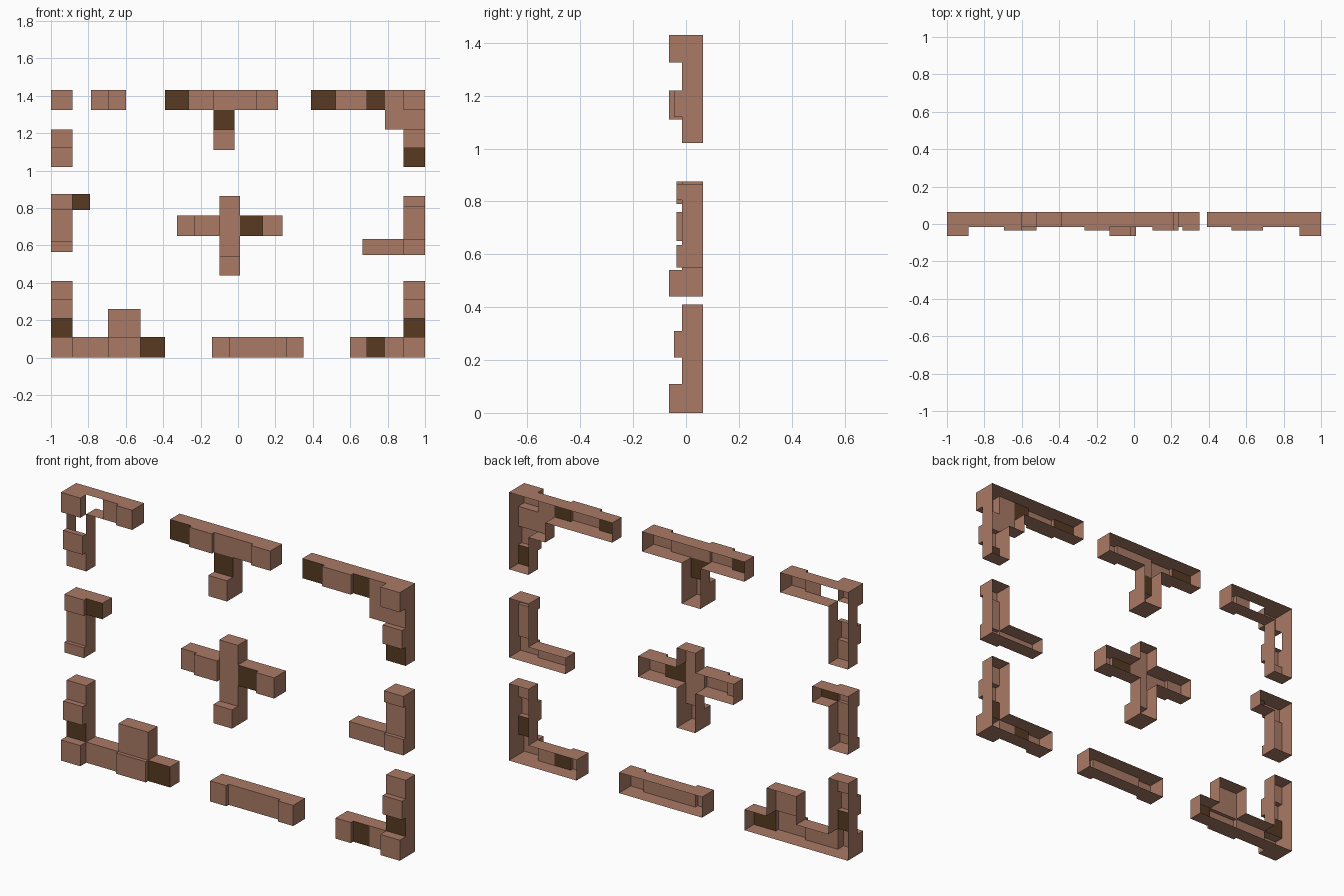
import bpy, bmesh

if "Cube" in bpy.data.objects:
    bpy.data.objects.remove(bpy.data.objects["Cube"])

BACK = 0.065          # open rear rim of every shell
FLAT, LOW, MID, TALL = 0.015, 0.035, 0.045, 0.065   # how far stones stand forward


def material(name, rgb):
    m = bpy.data.materials.new(name)
    m.diffuse_color = (*rgb, 1.0)
    m.use_nodes = True
    m.node_tree.nodes["Principled BSDF"].inputs["Base Color"].default_value = m.diffuse_color
    return m


CLAY = material("clay brown", (0.40, 0.195, 0.133))
DARK = material("dark earth", (0.095, 0.042, 0.016))


def shell(name, stones):
    """Open-backed shell from stones (x0, x1, z0, z1, depth[, kind]).
    kind 'dark' paints the front, 'gap' leaves it out."""
    xs = sorted({v for s in stones for v in s[:2]})
    zs = sorted({v for s in stones for v in s[2:4]})

    def stone_at(i, j):
        if not (0 <= i < len(xs) - 1 and 0 <= j < len(zs) - 1):
            return None
        cx, cz = (xs[i] + xs[i + 1]) / 2, (zs[j] + zs[j + 1]) / 2
        for s in stones:
            if s[0] < cx < s[1] and s[2] < cz < s[3]:
                return s
        return None

    bm = bmesh.new()

    def quad(points, mat=0):
        bm.faces.new([bm.verts.new(p) for p in points]).material_index = mat

    for i in range(len(xs) - 1):
        for j in range(len(zs) - 1):
            s = stone_at(i, j)
            if not s:
                continue
            x0, x1, z0, z1, f = xs[i], xs[i + 1], zs[j], zs[j + 1], -s[4]
            kind = s[5] if len(s) > 5 else ""
            # front panel
            if kind != "gap":
                quad([(x0, f, z0), (x1, f, z0), (x1, f, z1), (x0, f, z1)],
                     1 if kind == "dark" else 0)
            # rim walls and steps between neighbouring stones
            for di, dj, a, b in ((1, 0, (x1, z0), (x1, z1)), (-1, 0, (x0, z1), (x0, z0)),
                                 (0, 1, (x1, z1), (x0, z1)), (0, -1, (x0, z0), (x1, z0))):
                n = stone_at(i + di, j + dj)
                r = -n[4] if n else BACK
                if r > f:
                    quad([(a[0], f, a[1]), (a[0], r, a[1]), (b[0], r, b[1]), (b[0], f, b[1])])
    bmesh.ops.remove_doubles(bm, verts=bm.verts, dist=1e-5)
    me = bpy.data.meshes.new(name)
    bm.to_mesh(me)
    bm.free()
    me.materials.append(CLAY)
    me.materials.append(DARK)
    bpy.context.collection.objects.link(bpy.data.objects.new(name, me))


def row(z0, z1, xs, kinds):
    return [(a, b, z0, z1, *k) for a, b, k in zip(xs, xs[1:], kinds)]


def column(x0, x1, zs, kinds):
    return [(x0, x1, a, b, *k) for a, b, k in zip(zs, zs[1:], kinds)]


flat, low, mid, tall = (FLAT,), (LOW,), (MID,), (TALL,)
dark, gap = (FLAT, "dark"), (FLAT, "gap")
LEFT, RIGHT = (-1.0, -0.885), (0.885, 1.0)
LOWER = [0.11, 0.21, 0.31, 0.41]
UPPER = [1.02, 1.12, 1.22, 1.325]

# top row
shell("top_left_corner",
      row(1.325, 1.43, [-1, -0.885, -0.785, -0.695, -0.6], [tall, gap, flat, low])
      + column(*LEFT, UPPER, [flat, mid, gap]))
shell("top_tee",
      row(1.325, 1.43, [-0.39, -0.265, -0.13, 0.1, 0.215], [dark, low, flat, low])
      + column(-0.13, -0.02, [1.11, 1.22, 1.325], [tall, dark]))
shell("top_right_corner",
      row(1.325, 1.43, [0.39, 0.52, 0.69, 0.785, 0.885, 1], [dark, low, dark, flat, tall])
      + column(*RIGHT, UPPER, [dark, mid, flat])
      + [(0.785, 0.885, 1.22, 1.325, FLAT)])

# middle row
shell("left_edge",
      column(*LEFT, [0.565, 0.62, 0.79, 0.875], [low, flat, low])
      + [(-0.885, -0.79, 0.79, 0.875, *dark)])
shell("centre_cross",
      column(-0.1, 0.01, [0.44, 0.54, 0.65, 0.76, 0.865], [tall, flat, flat, flat])
      + row(0.65, 0.76, [-0.325, -0.235, -0.1], [flat, low])
      + row(0.65, 0.76, [0.01, 0.13, 0.238], [dark, low]))
shell("right_edge",
      column(*RIGHT, [0.55, 0.635, 0.805, 0.865], [low, flat, low])
      + [(0.665, 0.885, 0.55, 0.635, *flat)])

# bottom row
shell("bottom_left_corner",
      row(0, 0.11, [-1, -0.885, -0.695, -0.52, -0.39], [tall, flat, low, dark])
      + column(*LEFT, LOWER, [dark, mid, flat])
      + [(-0.695, -0.52, 0.11, 0.26, *flat)])
shell("bottom_edge",
      row(0, 0.11, [-0.14, -0.045, 0.26, 0.35], [low, flat, low]))
shell("bottom_right_corner",
      row(0, 0.11, [0.6, 0.69, 0.785, 0.885, 1], [low, dark, flat, tall])
      + column(*RIGHT, LOWER, [dark, mid, flat]))
